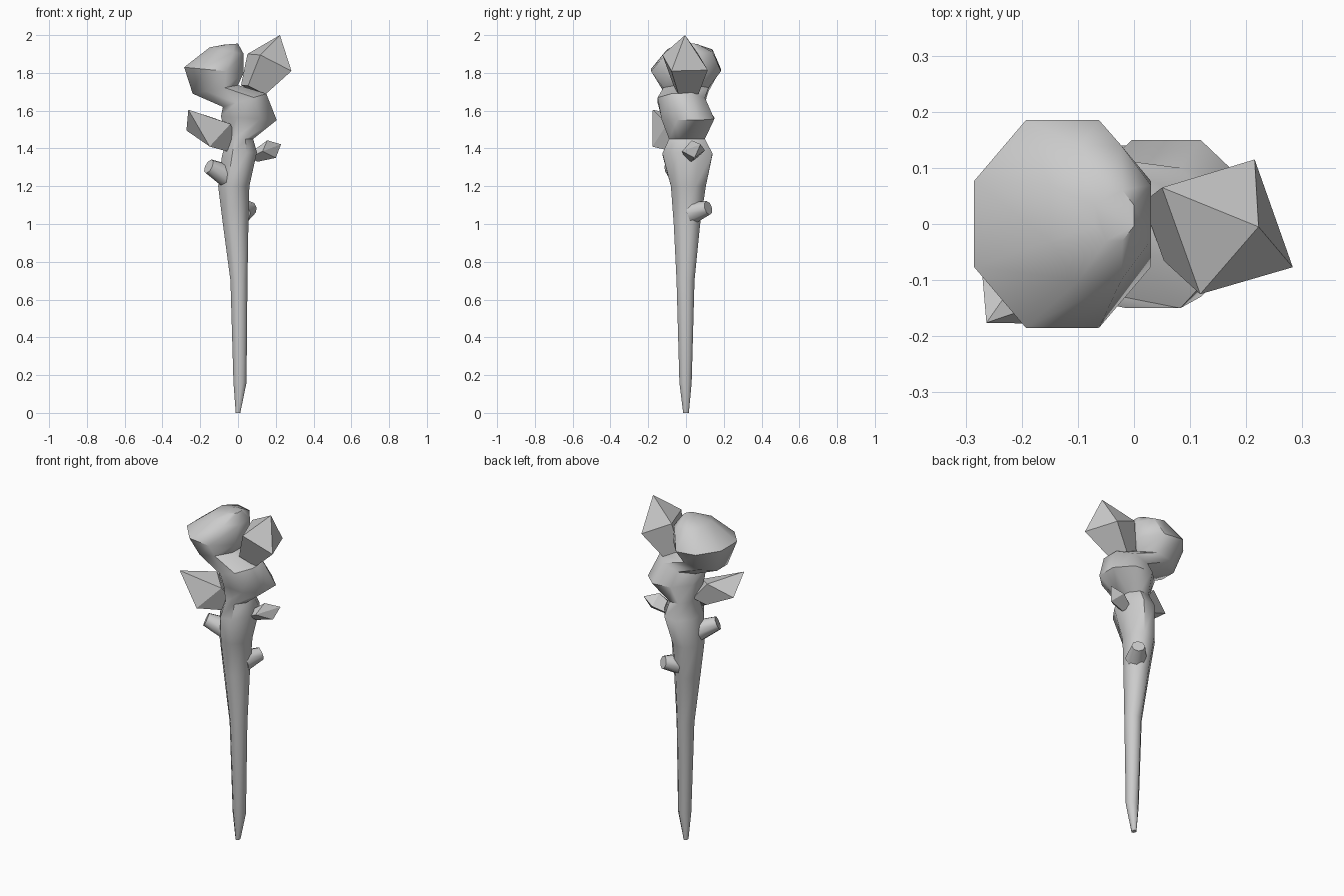
import bpy, bmesh, math
from mathutils import Vector

cube = bpy.data.objects.get("Cube")
if cube:
    bpy.data.objects.remove(cube)

GREY = (0.6, 0.6, 0.6, 1)
mat = bpy.data.materials.new("plain grey")
mat.use_nodes = True
mat.diffuse_color = GREY
mat.node_tree.nodes["Principled BSDF"].inputs["Base Color"].default_value = GREY


def finish(bm, name, smooth):
    bmesh.ops.recalc_face_normals(bm, faces=bm.faces[:])
    mesh = bpy.data.meshes.new(name)
    bm.to_mesh(mesh)
    bm.free()
    mesh.materials.append(mat)
    obj = bpy.data.objects.new(name, mesh)
    bpy.context.collection.objects.link(obj)
    if smooth:
        bpy.ops.object.select_all(action='DESELECT')
        obj.select_set(True)
        bpy.context.view_layer.objects.active = obj
        bpy.ops.object.shade_smooth_by_angle(angle=math.radians(50))
    return obj


def loft(name, rings):
    """Skin a list of equally sized point rings and cap both ends."""
    bm = bmesh.new()
    loops = [[bm.verts.new(p) for p in ring] for ring in rings]
    n = len(loops[0])
    for a, b in zip(loops, loops[1:]):
        for i in range(n):
            j = (i + 1) % n
            bm.faces.new((a[i], a[j], b[j], b[i]))
    bm.faces.new(loops[0])
    bm.faces.new(loops[-1])
    return finish(bm, name, True)


def tilted_ring(x1, z1, x2, z2, y1, y2, sides=8):
    """Octagon spanning a left point, a right point and a depth range."""
    pts = []
    for i in range(sides):
        a = 2 * math.pi * (i + 0.5) / sides
        k = 1 / math.cos(math.pi / sides)
        u, v = 0.5 + 0.5 * k * math.cos(a), 0.5 + 0.5 * k * math.sin(a)
        pts.append((x1 + (x2 - x1) * u, y1 + (y2 - y1) * v, z1 + (z2 - z1) * u))
    return pts


def stub(name, start, end, r1, r2):
    """Cut-off branch with a flat end."""
    start, end = Vector(start), Vector(end)
    turn = (end - start).to_track_quat('Z', 'Y')
    rings = []
    for c, r in ((start, r1), (end, r2)):
        rings.append([c + turn @ Vector((r * math.cos(i * math.pi / 4),
                                         r * math.sin(i * math.pi / 4), 0))
                      for i in range(8)])
    loft(name, rings)


def crystal(name, tip, girdle, base, shrink):
    """Four-sided shard: pointed tip, wide girdle, smaller base."""
    girdle = [Vector(p) for p in girdle]
    mid = sum(girdle, Vector()) / len(girdle)
    bm = bmesh.new()
    top = bm.verts.new(tip)
    g = [bm.verts.new(p) for p in girdle]
    b = [bm.verts.new(Vector(base) + (p - mid) * shrink) for p in girdle]
    for i in range(4):
        j = (i + 1) % 4
        bm.faces.new((top, g[i], g[j]))
        bm.faces.new((g[i], b[i], b[j], g[j]))
    bm.faces.new(b)
    finish(bm, name, False)


# Gnarled shaft bending into a heavy knotted head
shaft = [
    (-.012, 0, .012, 0, -.015, .015),
    (-.024, .16, .045, .16, -.035, .03),
    (-.04, .7, .05, .7, -.05, .045),
    (-.08, 1.0, .055, 1.0, -.065, .075),
    (-.105, 1.2, .06, 1.2, -.08, .105),
    (-.085, 1.36, .10, 1.38, -.125, .14),
    (-.06, 1.45, .08, 1.45, -.09, .10),
    (-.09, 1.57, .205, 1.55, -.13, .15),
    (-.08, 1.62, .15, 1.69, -.15, .10),
    (-.24, 1.69, .0, 1.735, -.12, .12),
    (-.285, 1.83, .03, 1.80, -.185, .185),
    (-.15, 1.935, .03, 1.90, -.10, .14),
    (-.07, 1.95, .0, 1.955, -.03, .06),
]
loft("staff_shaft", [tilted_ring(*r) for r in shaft])

# Cut branches
stub("right_branch_stub", (-.05, -.02, 1.25), (-.155, -.08, 1.305), .065, .04)
stub("left_branch_stub", (.015, .035, 1.06), (.068, .118, 1.085), .06, .037)

# Crystals
crystal("top_crystal", (.222, -.005, 2.0),
        [(.215, .115, 1.815), (.283, -.077, 1.81),
         (.118, -.125, 1.895), (.05, .065, 1.90)], (.08, 0, 1.71), .55)
crystal("right_crystal", (-.263, -.176, 1.605),
        [(-.273, -.06, 1.495), (-.15, -.178, 1.41),
         (-.04, -.10, 1.53), (-.14, 0, 1.565)], (-.06, -.03, 1.43), .5)
crystal("left_crystal", (.228, .077, 1.422),
        [(.20, .045, 1.35), (.155, .10, 1.39),
         (.155, .03, 1.443), (.13, -.02, 1.385)], (.08, .025, 1.355), .6)
